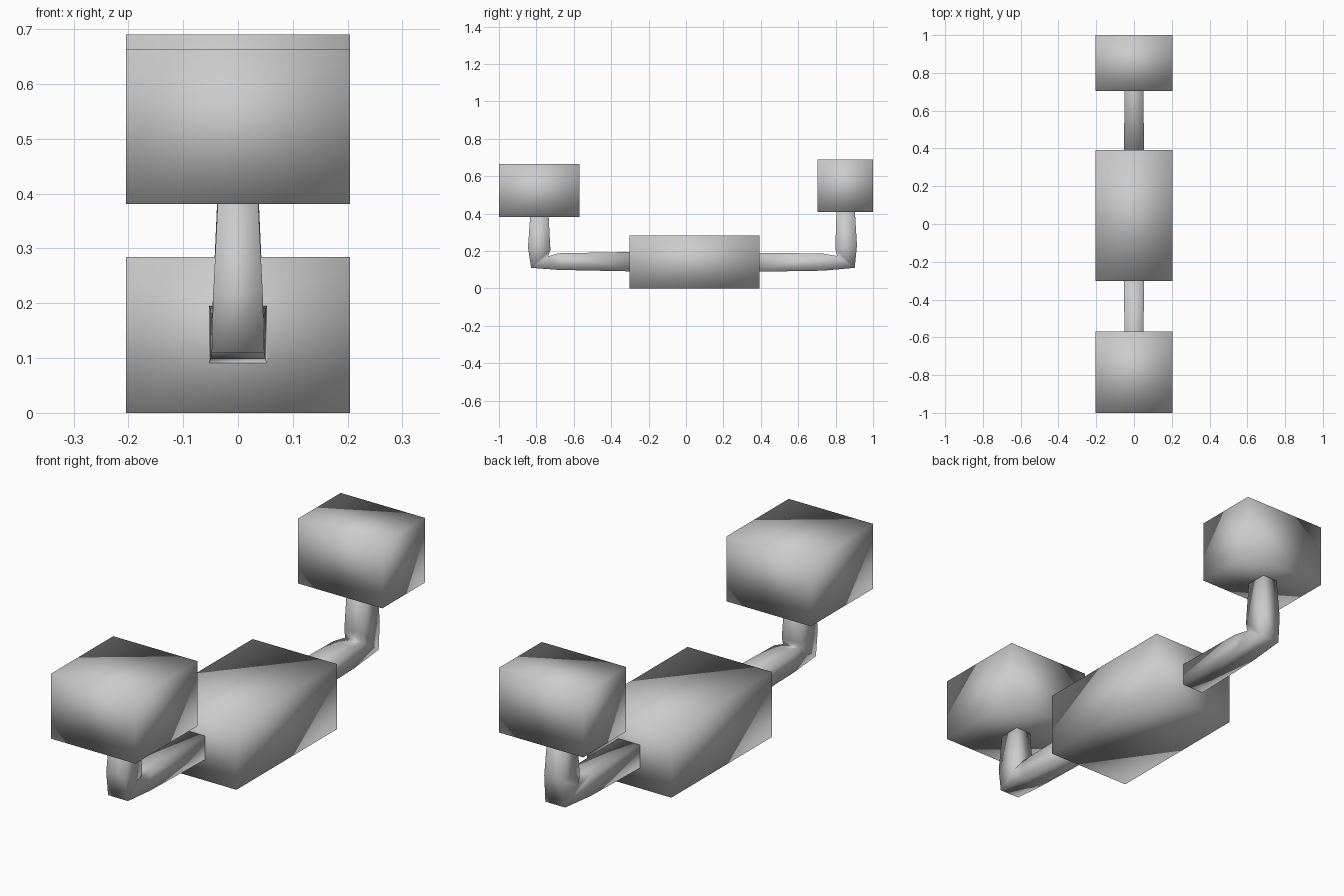
import bpy, bmesh
from mathutils import Vector

if "Cube" in bpy.data.objects:
    bpy.data.objects.remove(bpy.data.objects["Cube"])


def finish(name, bm):
    bmesh.ops.recalc_face_normals(bm, faces=bm.faces)
    mesh = bpy.data.meshes.new(name)
    bm.to_mesh(mesh)
    bm.free()
    for p in mesh.polygons:
        p.use_smooth = True
    obj = bpy.data.objects.new(name, mesh)
    bpy.context.collection.objects.link(obj)


def box(name, y0, y1, z0, z1, half_width=0.204):
    bm = bmesh.new()
    bmesh.ops.create_cube(bm, size=1)
    for v in bm.verts:
        v.co = Vector((v.co.x * 2 * half_width,
                       (y0 + y1) / 2 + v.co.y * (y1 - y0),
                       (z0 + z1) / 2 + v.co.z * (z1 - z0)))
    finish(name, bm)


def square_tube(name, sections):
    # each section: half width, outer (y, z), inner (y, z)
    bm = bmesh.new()
    rings = []
    for w, (oy, oz), (iy, iz) in sections:
        pts = [(-w, oy, oz), (w, oy, oz), (w, iy, iz), (-w, iy, iz)]
        rings.append([bm.verts.new(p) for p in pts])
    for a, b in zip(rings, rings[1:]):
        for i in range(4):
            j = (i + 1) % 4
            bm.faces.new((a[i], a[j], b[j], b[i]))
    bm.faces.new(rings[0])
    bm.faces.new(rings[-1])
    finish(name, bm)


# Central body and raised end blocks
box("body_block", -0.302, 0.392, 0, 0.284)
box("front_block", -1.0, -0.57, 0.381, 0.664)
box("rear_block", 0.704, 1.0, 0.408, 0.69)

# Bent arms joining the body to the end blocks
square_tube("front_arm", [
    (0.053, (-0.28, 0.091), (-0.28, 0.195)),
    (0.050, (-0.68, 0.099), (-0.68, 0.188)),
    (0.048, (-0.828, 0.11), (-0.738, 0.172)),
    (0.045, (-0.845, 0.22), (-0.725, 0.205)),
    (0.036, (-0.832, 0.40), (-0.735, 0.40)),
])
square_tube("rear_arm", [
    (0.053, (0.37, 0.089), (0.37, 0.19)),
    (0.050, (0.73, 0.095), (0.73, 0.187)),
    (0.048, (0.902, 0.11), (0.808, 0.173)),
    (0.045, (0.914, 0.23), (0.798, 0.215)),
    (0.036, (0.902, 0.43), (0.806, 0.43)),
])
